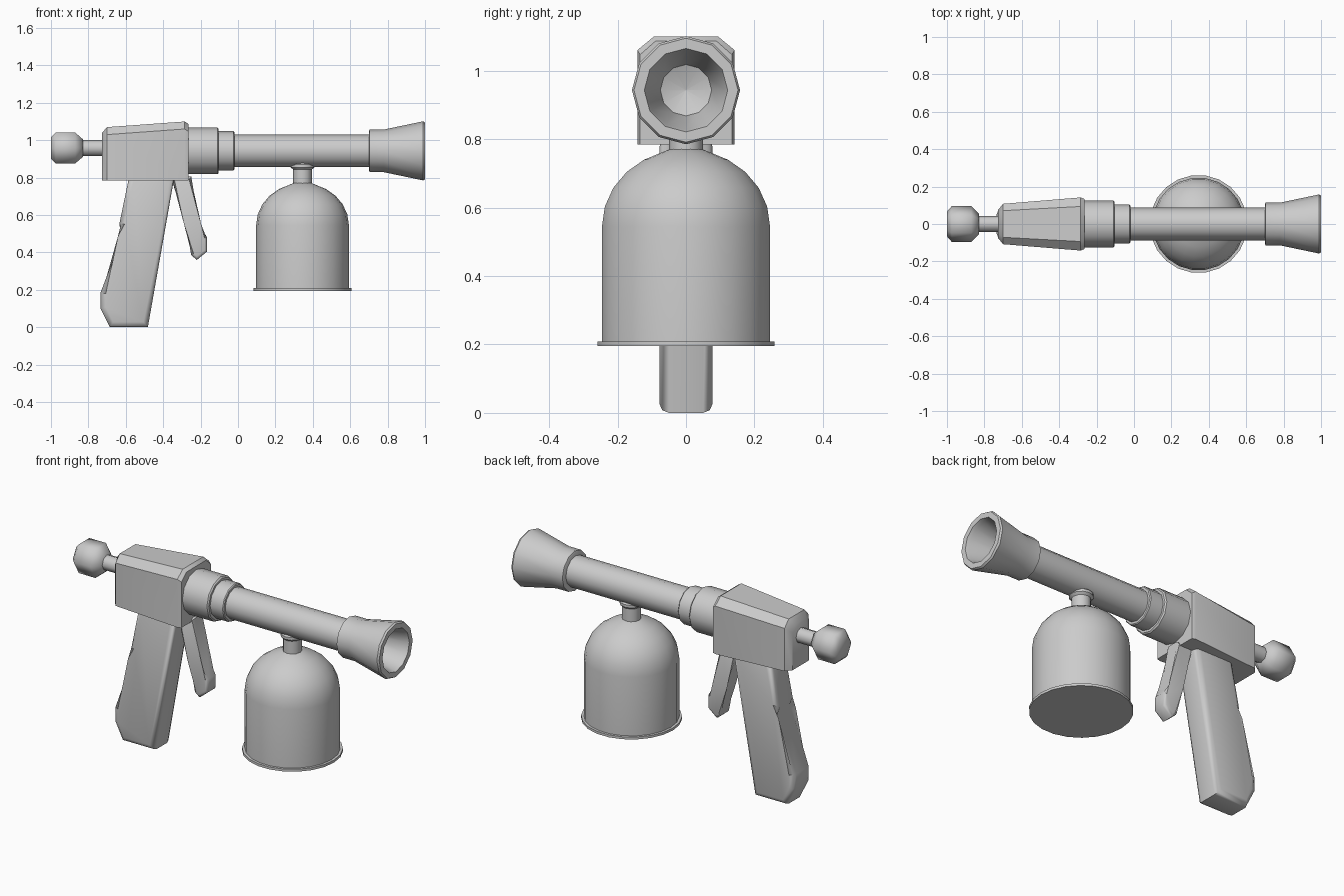
import bpy, bmesh, math
from mathutils import Vector

if "Cube" in bpy.data.objects:
    bpy.data.objects.remove(bpy.data.objects["Cube"])


def finish(name, bm, angle=35):
    bmesh.ops.remove_doubles(bm, verts=bm.verts, dist=1e-5)
    bmesh.ops.recalc_face_normals(bm, faces=bm.faces)
    me = bpy.data.meshes.new(name)
    bm.to_mesh(me)
    bm.free()
    ob = bpy.data.objects.new(name, me)
    bpy.context.collection.objects.link(ob)
    bpy.ops.object.select_all(action='DESELECT')
    ob.select_set(True)
    bpy.context.view_layer.objects.active = ob
    bpy.ops.object.shade_smooth_by_angle(angle=math.radians(angle))
    return ob


def loft(bm, rings):
    """Skin a list of equal-length point rings and cap both ends."""
    loops = [[bm.verts.new(p) for p in r] for r in rings]
    for a, b in zip(loops, loops[1:]):
        for i in range(len(a)):
            j = (i + 1) % len(a)
            bm.faces.new((a[i], a[j], b[j], b[i]))
    bm.faces.new(loops[0][::-1])
    bm.faces.new(loops[-1])


def lathe(name, profile, sides, centre, axis, angle=35):
    """Revolve (position along axis, radius) pairs around the x or z axis."""
    bm = bmesh.new()
    rings = []
    for t, r in profile:
        ring = []
        for i in range(sides):
            a = 2 * math.pi * i / sides
            c, s = r * math.cos(a), r * math.sin(a)
            ring.append(Vector(centre) + Vector((t, c, s) if axis == 'X' else (c, s, t)))
        rings.append(ring)
    loft(bm, rings)
    return finish(name, bm, angle)


def slab(name, outline, half, bevel):
    """Extrude an x-z outline across y and chamfer its rims."""
    bm = bmesh.new()
    loft(bm, [[(x, y, z) for x, z in outline] for y in (-half, half)])
    rims = [e for e in bm.edges if abs(e.verts[0].co.y - e.verts[1].co.y) < 1e-6]
    bmesh.ops.bevel(bm, geom=rims, offset=bevel, segments=2, profile=0.5, affect='EDGES')
    return finish(name, bm, 50)


# receiver body: tapered block with a chamfered top
bm = bmesh.new()
rings = []
for x, w, top in ((-.727, .075, 1.045), (-.70, .108, 1.075), (-.285, .142, 1.105), (-.265, .134, 1.092)):
    rings.append([(x, -w, .79), (x, w, .79), (x, w, top - .04), (x, w * .66, top),
                  (x, -w * .66, top), (x, -w, top - .04)])
loft(bm, rings)
finish("body", bm, 35)

# rear plunger
rear = (0, 0, .963)
lathe("plunger_rod", [(-.86, .043), (-.70, .043)], 8, rear, 'X', 50)
lathe("plunger_knob", [(-1, .066), (-.975, .095), (-.87, .095), (-.83, .055)], 6, rear, 'X', 62)

# collars, barrel and hollow flared muzzle
bore = (0, 0, .948)
lathe("large_collar", [(-.29, .125), (-.11, .125), (-.103, .118)], 12, bore, 'X')
lathe("small_collar", [(-.12, .105), (-.025, .105), (-.02, .1)], 12, bore, 'X')
lathe("barrel", [(-.04, .087), (.74, .087)], 12, bore, 'X')
lathe("muzzle", [(.70, .105), (.704, .114), (.78, .114), (.99, .158), (1, .152),
                 (1, .122), (.98, .115), (.80, .075), (.77, .001)], 12, bore, 'X', 40)

# hanging bell-shaped jar with flange and domed top
R, base, dome = .248, .55, .225
prof = [(.2, .262), (.214, .262), (.214, R), (base, R)]
prof += [(base + dome * math.sin(a), R * math.cos(a))
         for a in (math.radians(d) for d in (15, 30, 45, 60, 72))]
prof += [(.783, .03)]
lathe("jar", prof, 22, (.345, 0, 0), 'Z', 40)
lathe("jar_neck", [(.75, .05), (.848, .05), (.86, .063), (.875, .063), (.89, .045)],
      12, (.345, 0, 0), 'Z', 40)

# grip and trigger
slab("grip", [(-.582, .81), (-.635, .555), (-.612, .49), (-.735, .19), (-.735, .105),
              (-.685, .005), (-.482, .005), (-.34, .81)], .078, .028)
slab("trigger", [(-.36, .81), (-.275, .56), (-.25, .39), (-.22, .365), (-.165, .41),
                 (-.165, .485), (-.21, .55), (-.25, .81)], .042, .014)

# stand the model exactly on the ground
low = min((o.matrix_world @ v.co).z for o in bpy.data.objects if o.type == 'MESH' for v in o.data.vertices)
for o in bpy.data.objects:
    o.location.z -= low
